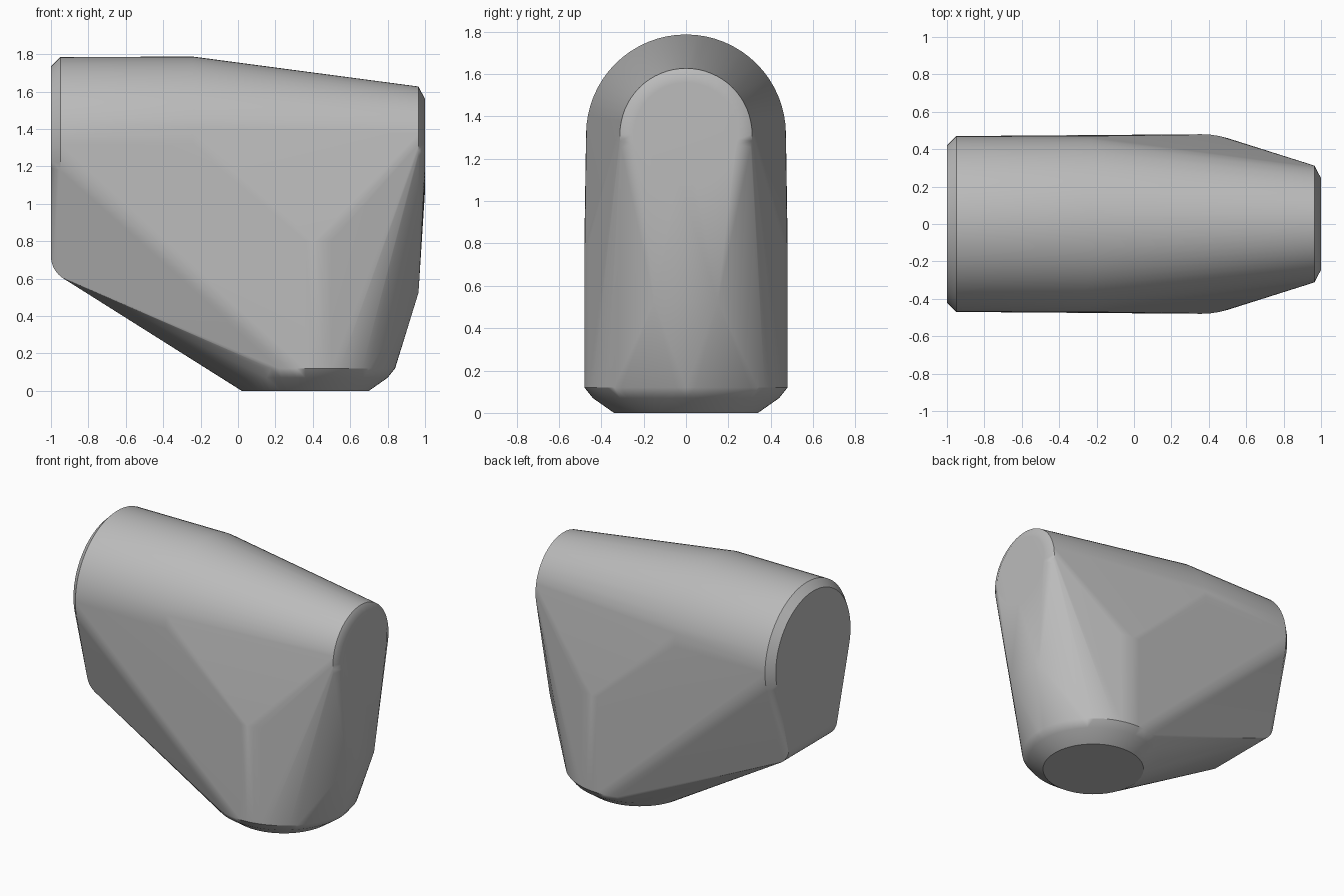
import bpy, bmesh
from math import sin, cos, pi, radians
from mathutils import Vector

cube = bpy.data.objects.get("Cube")
if cube:
    bpy.data.objects.remove(cube)

grey = bpy.data.materials.new("mid grey")
grey.use_nodes = True
colour = (0.5, 0.5, 0.5, 1)
grey.diffuse_color = colour
grey.node_tree.nodes["Principled BSDF"].inputs["Base Color"].default_value = colour

SEGMENTS = 64
AXIS_Z = 1.315      # height of the horizontal barrel
FOOT_X = 0.36       # centre of the vertical foot


def barrel_ring(x, radius):
    """Ring around the horizontal axis."""
    return [Vector((x, radius * sin(a), AXIS_Z + radius * cos(a))) for a in angles]


def foot_ring(z, radius):
    """Ring around the vertical axis."""
    return [Vector((FOOT_X + radius * cos(a), radius * sin(a), z)) for a in angles]


angles = [2 * pi * i / SEGMENTS for i in range(SEGMENTS)]
points = []

# Barrel with chamfered ends, tapering towards +x
for x, radius in ((-1, 0.42), (-0.95, 0.47), (-0.24, 0.472), (0.965, 0.312), (1, 0.245)):
    points += barrel_ring(x, radius)

# Foot with a two-step bevel underneath
for z, radius in ((0, 0.34), (0.07, 0.44), (0.12, 0.48), (0.8, 0.48)):
    points += foot_ring(z, radius)

for side in (-1, 1):
    # Lower edge of the narrow end
    points.append(Vector((0.965, side * 0.15, 0.525)))
    # Rounded lower edge of the wide end
    for i in range(9):
        a = radians(180 + 58 * i / 8)
        points.append(Vector((-0.86 + 0.14 * cos(a), side * 0.27, 0.72 + 0.14 * sin(a))))

# Wrap one skin around all the sections
bm = bmesh.new()
for p in points:
    bm.verts.new(p)
hull = bmesh.ops.convex_hull(bm, input=bm.verts)
spare = {v for v in hull["geom_interior"] + hull["geom_unused"]
         if isinstance(v, bmesh.types.BMVert)}
bmesh.ops.delete(bm, geom=list(spare), context="VERTS")
bmesh.ops.dissolve_limit(bm, angle_limit=radians(0.3), verts=bm.verts, edges=bm.edges)
bmesh.ops.recalc_face_normals(bm, faces=bm.faces)

mesh = bpy.data.meshes.new("body")
bm.to_mesh(mesh)
bm.free()
mesh.materials.append(grey)
body = bpy.data.objects.new("body", mesh)
bpy.context.collection.objects.link(body)

# Smooth curves, sharp rims
bpy.ops.object.select_all(action="DESELECT")
body.select_set(True)
bpy.context.view_layer.objects.active = body
bpy.ops.object.shade_smooth_by_angle(angle=radians(30))
weighted = body.modifiers.new("even shading", "WEIGHTED_NORMAL")
weighted.keep_sharp = True
